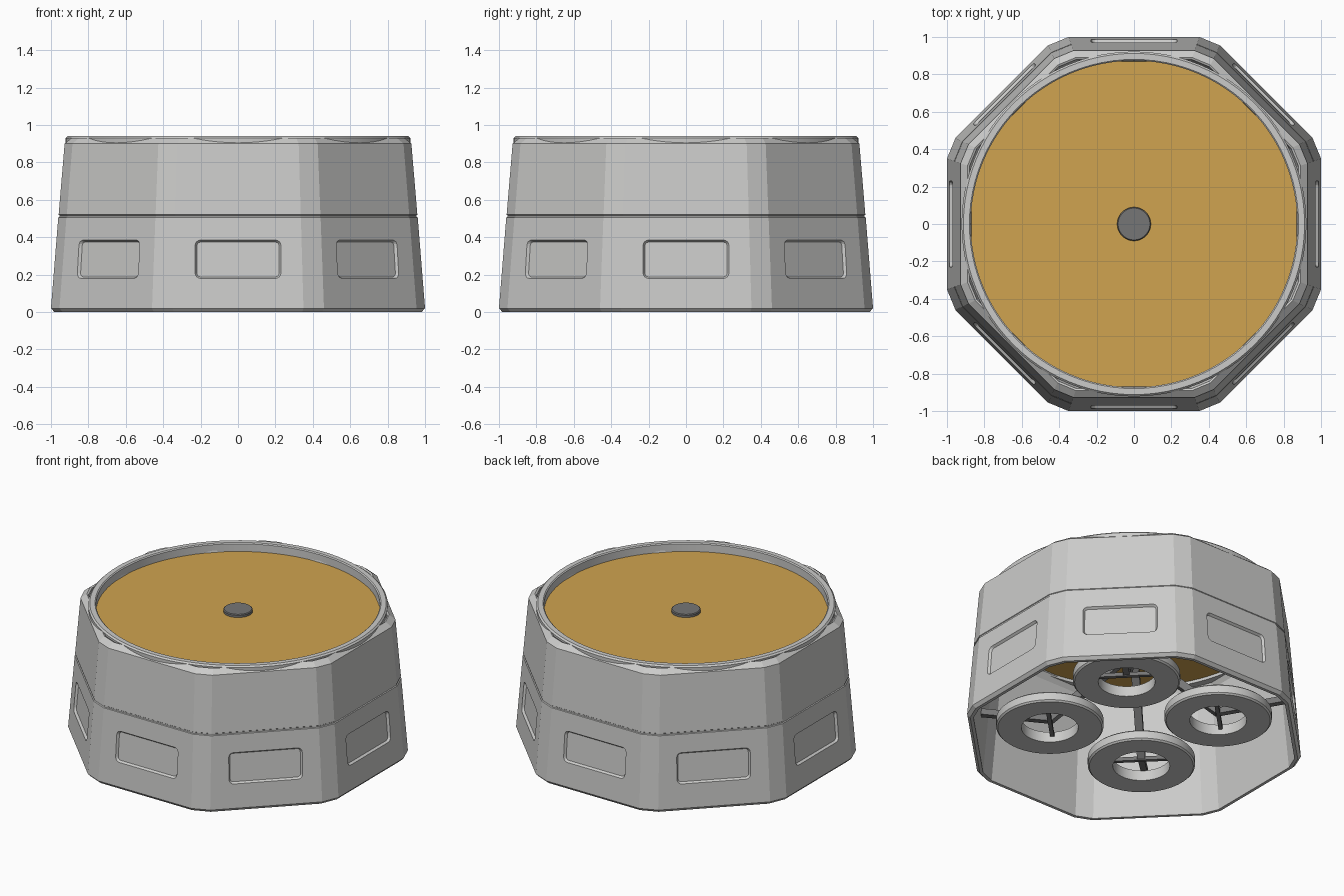
import bpy, bmesh
from math import sin, cos, pi, tau
from mathutils import Vector, Matrix

cube = bpy.data.objects.get("Cube")
if cube:
    bpy.data.objects.remove(cube, do_unlink=True)


def material(name, rgb):
    m = bpy.data.materials.new(name)
    m.use_nodes = True
    m.diffuse_color = (*rgb, 1)
    m.node_tree.nodes["Principled BSDF"].inputs["Base Color"].default_value = (*rgb, 1)
    return m


LIGHT = material("light grey", (0.6, 0.6, 0.59))
DARK = material("dark grey", (0.18, 0.18, 0.18))
TAN = material("tan", (0.63, 0.37, 0.08))


def finish(bm, name, mat, smooth=False):
    bmesh.ops.recalc_face_normals(bm, faces=bm.faces)
    mesh = bpy.data.meshes.new(name)
    bm.to_mesh(mesh)
    bm.free()
    mesh.materials.append(mat)
    obj = bpy.data.objects.new(name, mesh)
    bpy.context.collection.objects.link(obj)
    bpy.ops.object.select_all(action="DESELECT")
    obj.select_set(True)
    bpy.context.view_layer.objects.active = obj
    if smooth:
        bpy.ops.object.shade_smooth_by_angle()
    return obj


def loft(bm, loops, closed):
    """Skin a list of point loops; either close the section or cap both ends."""
    rows = [[bm.verts.new(p) for p in loop] for loop in loops]
    pairs = list(zip(rows, rows[1:]))
    if closed:
        pairs.append((rows[-1], rows[0]))
    else:
        bm.faces.new(rows[0])
        bm.faces.new(rows[-1])
    for a, b in pairs:
        for i in range(len(a)):
            j = (i + 1) % len(a)
            bm.faces.new((a[i], a[j], b[j], b[i]))


def octagon(apothem, z):
    """Octagon with chamfered corners."""
    pts = []
    for k in range(8):
        rot = Matrix.Rotation(k * pi / 4, 3, "Z")
        pts += [rot @ Vector((apothem, s * 0.35 * apothem, z)) for s in (-1, 1)]
    return pts


def lathe(name, profile, mat, centre=(0, 0), closed=True, sides=96):
    bm = bmesh.new()
    loft(bm, [[(centre[0] + r * cos(tau * i / sides), centre[1] + r * sin(tau * i / sides), z)
               for i in range(sides)] for r, z in profile], closed)
    return finish(bm, name, mat, True)


def bar(name, start, end, width, height, mat=DARK):
    a, b = Vector(start), Vector(end)
    d = b - a
    bm = bmesh.new()
    bmesh.ops.create_cube(bm, size=1)
    bmesh.ops.scale(bm, vec=(width, height, d.length), verts=bm.verts)
    side = d.cross(Vector((0, 0, 1))).normalized()
    up = d.normalized().cross(side)
    turn = Matrix((side, up, d.normalized())).transposed().to_4x4()
    bmesh.ops.transform(bm, matrix=Matrix.Translation((a + b) / 2) @ turn, verts=bm.verts)
    return finish(bm, name, mat)


# Tapered hollow shell with a belt groove
bm = bmesh.new()
section = [(0.982, 0), (1.0, 0.02), (0.961, 0.505), (0.955, 0.508), (0.955, 0.517),
           (0.959, 0.52), (0.927, 0.9), (0.89, 0.93), (0.88, 0.925), (0.865, 0.86),
           (0.89, 0.82), (0.962, 0)]
loft(bm, [octagon(a, z) for a, z in section], True)
shell = finish(bm, "shell", LIGHT)


# Rounded recesses, one in each wall
def rounded_rect(w, h, r, x):
    pts = []
    for k, (sy, sz) in enumerate(((1, 1), (-1, 1), (-1, -1), (1, -1))):
        for i in range(5):
            t = (k + i / 4) * pi / 2
            pts.append(Vector((x, sy * (w - r) + r * cos(t), sz * (h - r) + r * sin(t))))
    return pts


bm = bmesh.new()
for k in range(8):
    place = (Matrix.Rotation(k * pi / 4, 4, "Z") @ Matrix.Translation((0.979, 0, 0.282))
             @ Matrix.Rotation(-0.082, 4, "Y"))
    loft(bm, [[place @ p for p in rounded_rect(0.23 + d, 0.103 + d, 0.03 + d, x)]
              for x, d in ((-0.015, -0.01), (0.015, 0.01))], False)
cutter = finish(bm, "recess_cutter", LIGHT)
cutter.hide_render = True
mod = shell.modifiers.new("recesses", "BOOLEAN")
mod.operation = "DIFFERENCE"
mod.solver = "EXACT"
mod.object = cutter
bpy.ops.object.select_all(action="DESELECT")
bpy.context.view_layer.objects.active = shell
shell.select_set(True)
bpy.ops.object.modifier_apply(modifier=mod.name)
bpy.data.objects.remove(cutter, do_unlink=True)

# Top rim, round sheet and centre cap
lathe("top_rim", [(0.92, 0.85), (0.922, 0.93), (0.912, 0.94), (0.88, 0.94),
                  (0.873, 0.934), (0.873, 0.85)], LIGHT)
lathe("top_sheet", [(0.89, 0.87), (0.89, 0.882)], TAN, closed=False)
lathe("centre_cap", [(0.09, 0.88), (0.09, 0.897), (0.085, 0.902)], DARK, closed=False, sides=48)
lathe("centre_post", [(0.035, 0.58), (0.035, 0.875)], DARK, closed=False, sides=24)

# Four ring feet, each held by a sloping arm and a wall strut
for k, place in enumerate(("back_left", "back_right", "front_right", "front_left")):
    c, s = cos(pi / 4 + k * pi / 2), sin(pi / 4 + k * pi / 2)
    hub = (0.52 * c, 0.52 * s, 0.16)
    lathe("ring_foot_" + place, [(0.175, 0.1), (0.32, 0.1), (0.33, 0.11), (0.33, 0.16),
                                 (0.32, 0.17), (0.175, 0.17)], LIGHT, hub[:2], sides=64)
    bar("arm_" + place, (0, 0, 0.62), hub, 0.05, 0.05)
    bar("wall_strut_" + place, hub, (0.955 * c, 0.955 * s, 0.23), 0.04, 0.04)
    bar("cross_piece_" + place, (hub[0] - 0.18 * s, hub[1] + 0.18 * c, 0.15),
        (hub[0] + 0.18 * s, hub[1] - 0.18 * c, 0.15), 0.025, 0.025)
